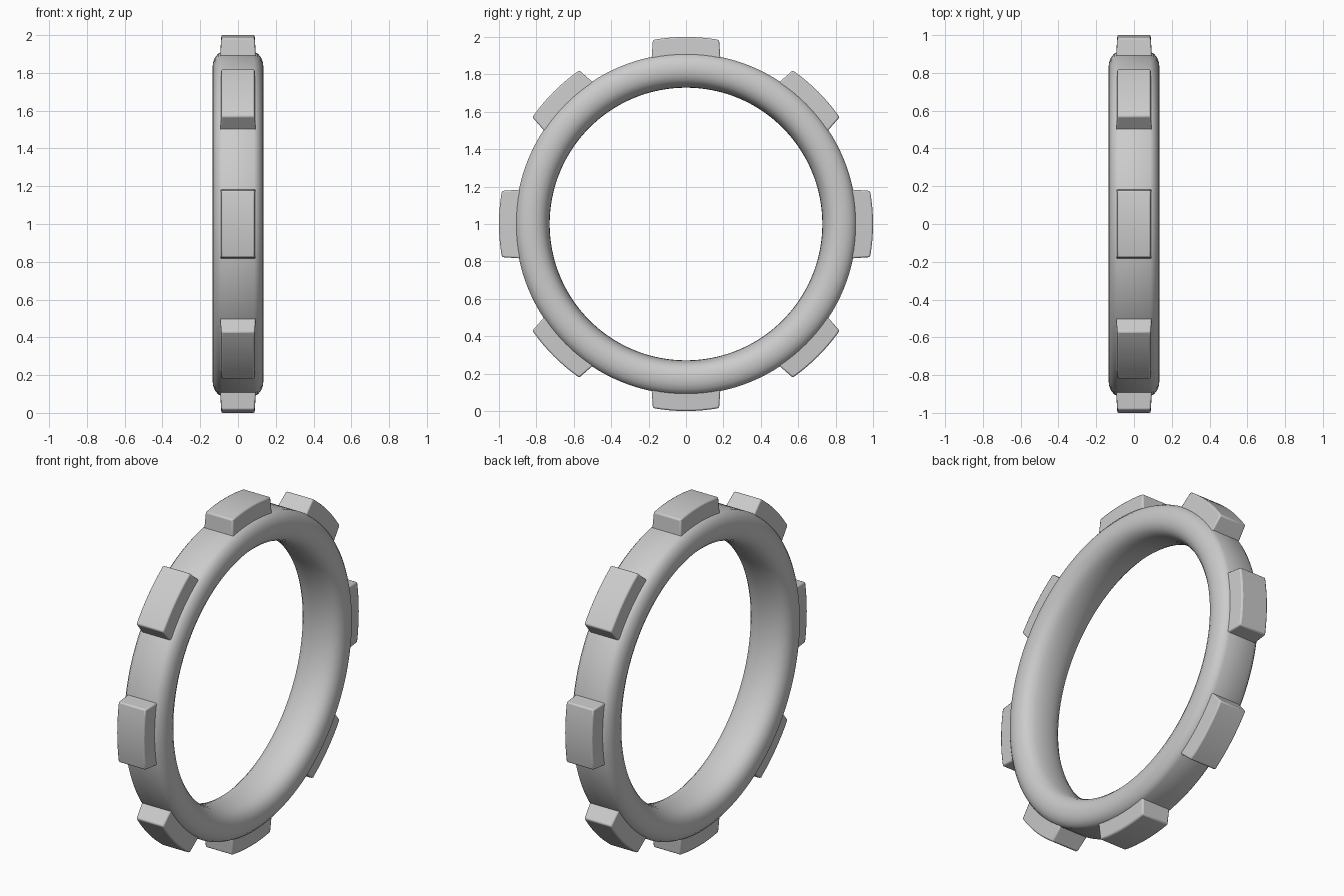
import bpy, bmesh, math
from mathutils import Matrix, Vector

if "Cube" in bpy.data.objects:
    bpy.data.objects.remove(bpy.data.objects["Cube"])

CENTRE = Matrix.Translation((0, 0, 1))


def finish(name, bm, bevel=0):
    bmesh.ops.recalc_face_normals(bm, faces=bm.faces)
    me = bpy.data.meshes.new(name)
    bm.to_mesh(me)
    bm.free()
    ob = bpy.data.objects.new(name, me)
    bpy.context.collection.objects.link(ob)
    if bevel:
        m = ob.modifiers.new("bevel", 'BEVEL')
        m.width, m.segments = bevel, 2
        m.limit_method, m.angle_limit = 'ANGLE', math.radians(40)
    bpy.ops.object.select_all(action='DESELECT')
    ob.select_set(True)
    bpy.context.view_layer.objects.active = ob
    bpy.ops.object.shade_smooth_by_angle(angle=math.radians(40))
    return ob


# Ring: half cross-section (x, radius), mirrored and swept round the x axis
half = [(0.085, 0.912), (0.105, 0.902), (0.122, 0.882), (0.132, 0.855),
        (0.135, 0.825), (0.131, 0.795), (0.118, 0.769), (0.098, 0.75),
        (0.07, 0.738), (0.035, 0.731)]
profile = half + [(0, 0.729)] + [(-x, r) for x, r in reversed(half)]
STEPS = 128
bm = bmesh.new()
loops = []
for i in range(STEPS):
    a = math.tau * i / STEPS
    loops.append([bm.verts.new((x, r * math.sin(a), 1 + r * math.cos(a)))
                  for x, r in profile])
n = len(profile)
for i in range(STEPS):
    A, B = loops[i], loops[(i + 1) % STEPS]
    for j in range(n):
        k = (j + 1) % n
        bm.faces.new((A[j], A[k], B[k], B[j]))
finish("ring", bm)

# Eight lugs: slightly tapered blocks with a curved outer face
SEG = 8
for i in range(8):
    bm = bmesh.new()
    rows = []
    for s in range(SEG + 1):
        t = 2 * s / SEG - 1
        y0, y1 = 0.187 * t, 0.177 * t
        z0, z1 = math.sqrt(0.86 ** 2 - y0 ** 2), math.sqrt(1 - y1 ** 2)
        rows.append([bm.verts.new(p) for p in (
            (-0.097, y0, z0), (0.097, y0, z0), (0.088, y1, z1), (-0.088, y1, z1))])
    for A, B in zip(rows, rows[1:]):
        for j in range(4):
            k = (j + 1) % 4
            bm.faces.new((A[j], A[k], B[k], B[j]))
    bm.faces.new(rows[0])
    bm.faces.new(rows[-1])
    bm.transform(CENTRE @ Matrix.Rotation(math.tau * i / 8, 4, 'X'))
    finish(f"lug_{i + 1}", bm, bevel=0.008)
